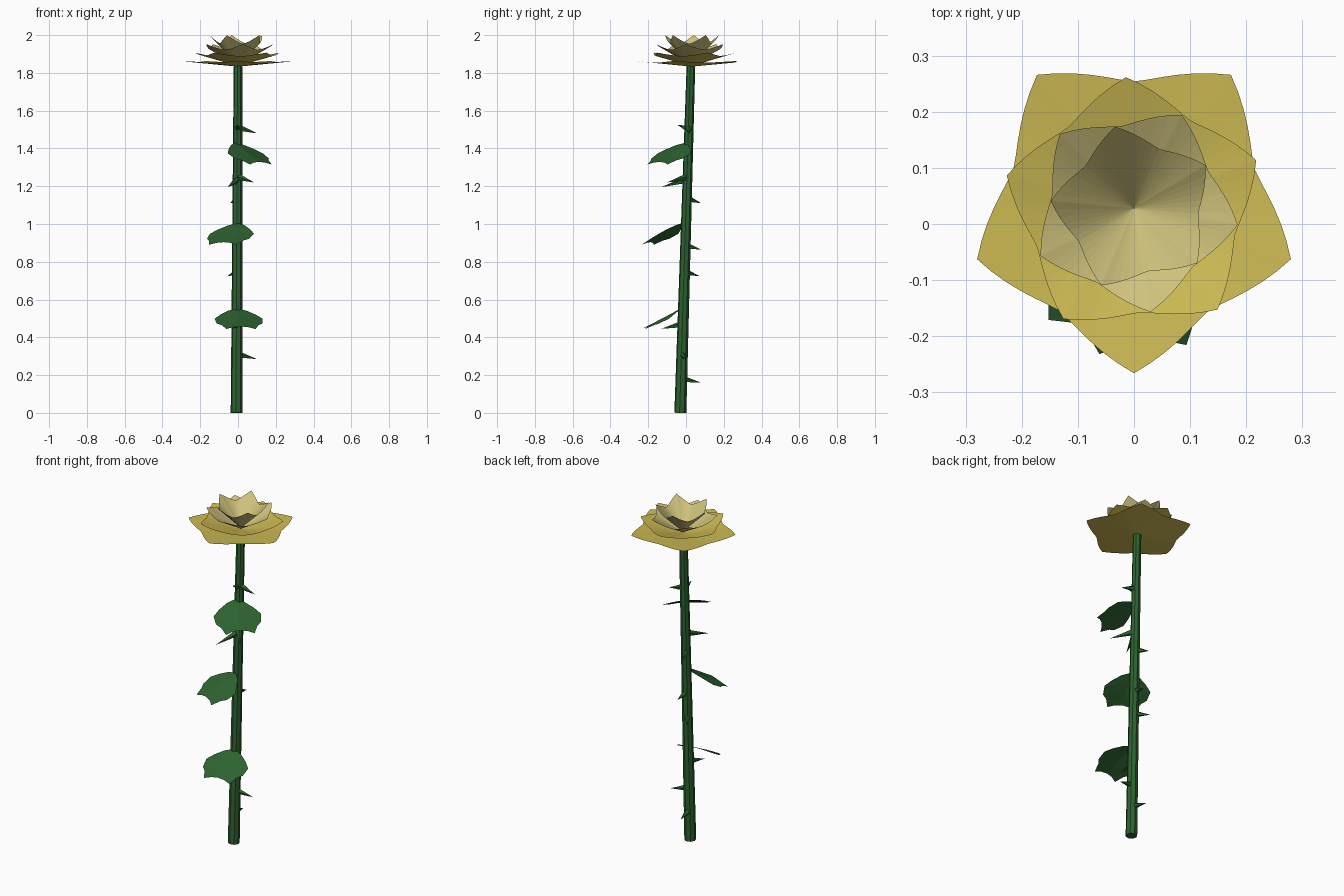
import bpy, bmesh, math
from mathutils import Vector, Matrix

if "Cube" in bpy.data.objects:
    bpy.data.objects.remove(bpy.data.objects["Cube"], do_unlink=True)


def material(name, rgb):
    m = bpy.data.materials.new(name)
    m.use_nodes = True
    m.diffuse_color = (*rgb, 1)
    m.node_tree.nodes["Principled BSDF"].inputs["Base Color"].default_value = (*rgb, 1)
    return m


GREEN = material("leaf green", (0.026, 0.125, 0.029))
YELLOW = material("petal yellow", (0.62, 0.50, 0.088))
CREAM = material("petal pale yellow", (0.62, 0.54, 0.20))


def finish(name, bm, mat):
    me = bpy.data.meshes.new(name)
    bm.to_mesh(me)
    bm.free()
    me.materials.append(mat)
    ob = bpy.data.objects.new(name, me)
    bpy.context.collection.objects.link(ob)
    return ob


def taper(name, start, end, r1, r2, sides, mat):
    """Cone or tapered rod between two points."""
    start, end = Vector(start), Vector(end)
    axis = end - start
    bm = bmesh.new()
    bmesh.ops.create_cone(bm, cap_ends=True, segments=sides, radius1=r1,
                          radius2=r2, depth=axis.length)
    turn = axis.to_track_quat('Z', 'Y').to_matrix().to_4x4()
    bm.transform(Matrix.Translation((start + end) / 2) @ turn)
    return finish(name, bm, mat)


# Stem, leaning slightly towards the back
FOOT, HEAD = Vector((-0.007, -0.03, 0)), Vector((0, 0.026, 1.835))
taper("stem", FOOT, HEAD, 0.032, 0.023, 8, GREEN)


def on_stem(z):
    return FOOT.lerp(HEAD, z / HEAD.z)


# Blossom: nested five-pointed cups sharing one centre
def petal_cup(name, tip, valley, phase, low, high, mat, steps=60):
    bm = bmesh.new()
    centre = bm.verts.new((0, 0.028, low))
    rim = []
    for i in range(steps):
        a = math.tau * i / steps
        s = abs((a * 5 / math.pi + 1) % 2 - 1)     # 0 at a tip, 1 in a valley
        r = valley + (tip - valley) * (1 - s) ** 1.5
        t = a + math.radians(phase)
        z = low + (high - low) * (r / tip) ** 1.3
        rim.append(bm.verts.new((r * math.cos(t), 0.028 + r * math.sin(t), z)))
    for i in range(steps):
        bm.faces.new((centre, rim[i], rim[(i + 1) % steps]))
    return finish(name, bm, mat)


petal_cup("outer_petals", 0.294, 0.226, 54, 1.833, 1.863, YELLOW)
petal_cup("second_petals", 0.234, 0.186, 21.5, 1.836, 1.907, YELLOW)
petal_cup("third_petals", 0.187, 0.148, 63, 1.839, 1.952, CREAM)
petal_cup("inner_petals", 0.149, 0.115, 31, 1.842, 2.0, CREAM)

# Leaves: broad, drooping, with a scalloped end; half outline as (along, across)
HALF = [(0, 0), (0.02, 0.05), (0.05, 0.095), (0.08, 0.128), (0.13, 0.122),
        (0.155, 0.098), (0.2, 0.078), (0.188, 0.04), (0.184, 0)]


def leaf(name, origin, heading, droop=0.55):
    bm = bmesh.new()
    spine = [bm.verts.new((u, 0, 0)) for u in (0.06, 0.13)]
    base, end = bm.verts.new((0, 0, 0)), bm.verts.new((HALF[-1][0], 0, 0))
    for side in (1, -1):
        edge = [base] + [bm.verts.new((u, side * v, -0.8 * v * v))
                         for u, v in HALF[1:-1]] + [end]
        faces = [(spine[0] if i < 3 else spine[1], edge[i + 1], edge[i])
                 for i in range(len(edge) - 1)]
        faces.append((spine[0], spine[1], edge[3]))
        for f in faces:
            bm.faces.new(f if side > 0 else f[::-1])
    for v in bm.verts:                              # tilt by shearing downwards
        v.co.z -= v.co.x * droop
    bm.transform(Matrix.Translation(origin) @ Matrix.Rotation(math.radians(heading), 4, 'Z'))
    bm.normal_update()
    if sum(f.normal.z for f in bm.faces) < 0:
        bmesh.ops.reverse_faces(bm, faces=bm.faces)
    return finish(name, bm, GREEN)


leaf("upper_leaf", (-0.015, -0.005, 1.43), -47)
leaf("middle_leaf", (0.0, -0.02, 1.005), -114)
leaf("lower_leaf", (-0.005, -0.025, 0.553), -84, 0.52)

# Thorns: sharp spikes, given by root height and tip
THORNS = [
    (1.51, (0.10, 0.015, 1.48)), (1.50, (-0.005, -0.045, 1.525)),
    (1.25, (0.085, -0.10, 1.22)), (1.235, (-0.055, -0.13, 1.195)),
    (1.135, (-0.04, 0.08, 1.11)), (0.885, (0.0, 0.08, 0.865)),
    (0.745, (-0.055, 0.07, 0.725)), (0.47, (-0.03, -0.13, 0.445)),
    (0.31, (0.10, 0.0, 0.285)), (0.18, (-0.02, 0.08, 0.16)),
]
for n, (z, tip) in enumerate(THORNS, 1):
    taper(f"thorn_{n}", on_stem(z), tip, 0.02, 0.0, 5, GREEN)
